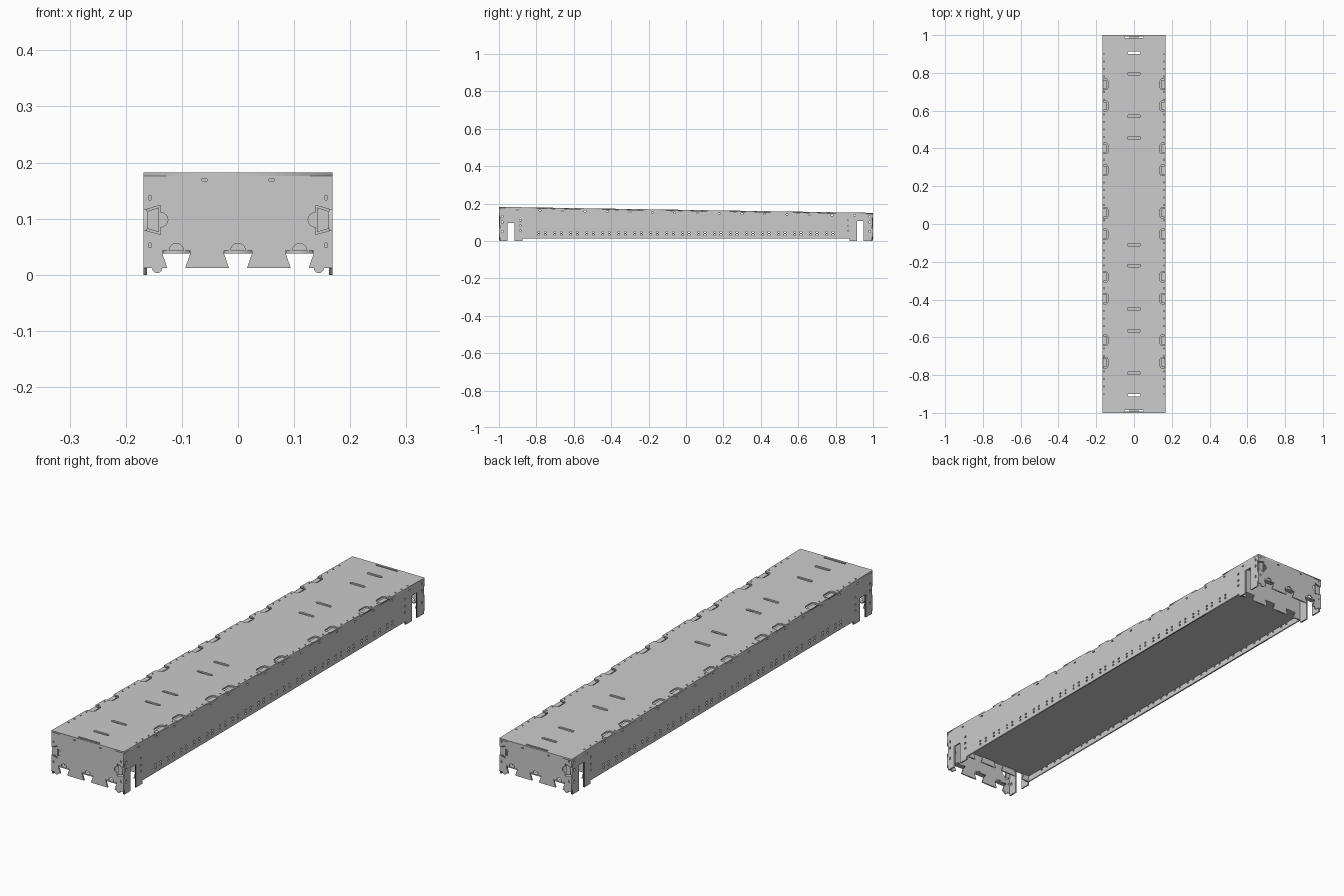
import bpy, bmesh
from math import sin, cos, pi

if "Cube" in bpy.data.objects:
    bpy.data.objects.remove(bpy.data.objects["Cube"])

T = 0.006          # sheet thickness
HW = 0.168         # half width


def top_z(y):      # sloping upper surface
    return 0.166 - 0.016 * y


def panel(name, loops, place, thick=T):
    """Flat sheet from an outline plus hole loops, moved by place(u, v, n)."""
    cu = bpy.data.curves.new(name, 'CURVE')
    cu.dimensions = '2D'
    cu.fill_mode = 'BOTH'
    cu.extrude = thick / 2
    for pts in loops:
        s = cu.splines.new('POLY')
        s.points.add(len(pts) - 1)
        for p, (u, v) in zip(s.points, pts):
            p.co = (u, v, 0, 1)
        s.use_cyclic_u = True
    tmp = bpy.data.objects.new(name + "_outline", cu)
    bpy.context.collection.objects.link(tmp)
    dg = bpy.context.evaluated_depsgraph_get()
    me = bpy.data.meshes.new_from_object(tmp.evaluated_get(dg))
    bpy.data.objects.remove(tmp)
    bm = bmesh.new()
    bm.from_mesh(me)
    bmesh.ops.remove_doubles(bm, verts=bm.verts, dist=1e-5)
    for v in bm.verts:
        v.co = place(*v.co)
    bmesh.ops.recalc_face_normals(bm, faces=bm.faces)
    bm.to_mesh(me)
    bm.free()
    me.name = name
    ob = bpy.data.objects.new(name, me)
    bpy.context.collection.objects.link(ob)
    return ob


def rect(u, v, w, h):
    return [(u - w / 2, v - h / 2), (u + w / 2, v - h / 2),
            (u + w / 2, v + h / 2), (u - w / 2, v + h / 2)]


def arc(u, v, r, a0, a1, n=8):
    return [(u + r * cos(a0 + (a1 - a0) * i / n), v + r * sin(a0 + (a1 - a0) * i / n))
            for i in range(n + 1)]


def slot(u, v, w, h):
    r = h / 2
    return arc(u + w / 2 - r, v, r, -pi / 2, pi / 2, 6) + arc(u - w / 2 + r, v, r, pi / 2, 1.5 * pi, 6)


def mirrored(half):
    return half + [(-u, v) for u, v in reversed(half) if abs(u) > 1e-6]


# Sloping top sheet with side notches, slots and rivet holes
NOTCH_Y = [-0.735, -0.615, -0.395, -0.28, -0.055, 0.06, 0.285, 0.40, 0.625, 0.74]
half = [(0, -1), (HW, -1)]
for y in NOTCH_Y:
    half += [(HW, y - 0.028), (0.145, y - 0.028), (0.137, y - 0.018),
             (0.137, y + 0.018), (0.145, y + 0.028), (HW, y + 0.028)]
half += [(HW, 1), (0, 1)]
holes = [slot(0, y, 0.07, 0.013) for y in
         (-0.907, -0.79, -0.565, -0.45, -0.22, -0.11, 0.455, 0.57, 0.795, 0.907)]
holes += [rect(0, y, 0.1, 0.007) for y in (-0.988, 0.988)]
for i in range(46):
    y = -0.9 + i * 0.04
    if all(abs(y - n) > 0.035 for n in NOTCH_Y):
        holes += [rect(s * 0.158, y, 0.006, 0.006) for s in (-1, 1)]
panel("top_sheet", [mirrored(half)] + holes,
      lambda u, v, n: (u, v, top_z(v) - T / 2 + n))

# Side walls with leg slots and hole rows, plus the tabs locking into the top
for s, side in ((-1, "left"), (1, "right")):
    E = 0.994
    outline = [(-E, 0), (-0.955, 0), (-0.955, 0.097), (-0.917, 0.097), (-0.917, 0),
               (-0.875, 0), (-0.875, 0.014), (0.875, 0.014), (0.875, 0), (0.915, 0),
               (0.915, 0.107), (0.95, 0.107), (0.95, 0), (E, 0),
               (E, top_z(E) - T), (-E, top_z(-E) - T)]
    holes = []
    for i in range(19):
        for dy in (-0.017, 0.017):
            y = -0.77 + i * 0.0855 + dy
            holes += [rect(y, z, 0.009, 0.007) for z in (0.033, 0.047)]
    for y in (-0.885, 0.87):
        holes += [rect(y, z, 0.008, 0.008) for z in (0.055, 0.08, 0.11)]
    for y in (-0.982, 0.982):
        holes += [rect(y, z, 0.007, 0.012) for z in (0.05, 0.1, 0.13)]
    for i in range(16):
        y = -0.9 + i * 0.12
        holes.append(rect(y, top_z(y) - 0.016, 0.01, 0.006))
    panel(side + "_wall", [outline] + holes,
          lambda u, v, n: (s * (HW - T / 2) + n, u, v))
    for i, y in enumerate(NOTCH_Y):
        panel(f"{side}_top_tab_{i + 1}", [rect(s * 0.155, y, 0.02, 0.044)],
              lambda u, v, n: (u, v, top_z(v) - 0.007 + n))

# End walls, bulkheads and end tabs
for s, end in ((-1, "front"), (1, "back")):
    zt = top_z(s) - T
    half = arc(0, 0.043, 0.013, pi / 2, 0, 5)
    half += [(0.025, 0.043), (0.025, 0.038), (0.016, 0.012),
             (0.094, 0.012), (0.085, 0.038), (0.085, 0.043)]
    half += arc(0.11, 0.043, 0.013, pi, 0)
    half += [(0.135, 0.043), (0.135, 0.038), (0.126, 0.012)]
    half += arc(0.144, 0.012, 0.009, pi, 2 * pi)
    half += [(HW, 0.012), (HW, 0.08), (0.138, 0.072)]
    half += arc(0.138, 0.098, 0.013, 1.5 * pi, 0.5 * pi)
    half += [(0.138, 0.124), (HW, 0.115), (HW, zt), (0, zt)]
    half[0] = (0, 0.056)
    holes = [slot(x, zt - 0.007, 0.01, 0.005) for x in (-0.06, 0.06)]
    holes += [rect(x, z, 0.004, 0.008) for x in (-0.157, 0.157) for z in (0.053, 0.137)]
    panel(end + "_wall", [mirrored(half)] + holes,
          lambda u, v, n: (u, s * (1 - T / 2) - n, v))

    # Dovetail tabs behind the side notches
    for m in (-1, 1):
        tab = [(m * 0.162, 0.082), (m * 0.141, 0.076), (m * 0.141, 0.12), (m * 0.162, 0.113)]
        panel(f"{end}_corner_tab_{'left' if m < 0 else 'right'}", [tab],
              lambda u, v, n: (u, s * 0.994 - n, v))

    # Floor tabs in the lower notches
    for i, x in enumerate((-0.11, 0, 0.11)):
        panel(f"{end}_floor_tab_{i + 1}", [rect(x, s * 0.991, 0.048, 0.018)],
              lambda u, v, n: (u, v, 0.0405 + n), 0.005)

    # Inner bulkhead
    zb = top_z(s * 0.872) - T
    half = [(0, 0.038), (0.025, 0.038), (0.016, 0.012), (0.094, 0.012), (0.085, 0.038),
            (0.135, 0.038), (0.126, 0.012), (0.161, 0.012), (0.161, zb), (0, zb)]
    panel(end + "_bulkhead", [mirrored(half)],
          lambda u, v, n: (u, s * 0.872 - n, v))

# Floor sheet
panel("floor_sheet", [rect(0, 0, 0.324, 1.738)],
      lambda u, v, n: (u, v, 0.0405 + n), 0.005)
